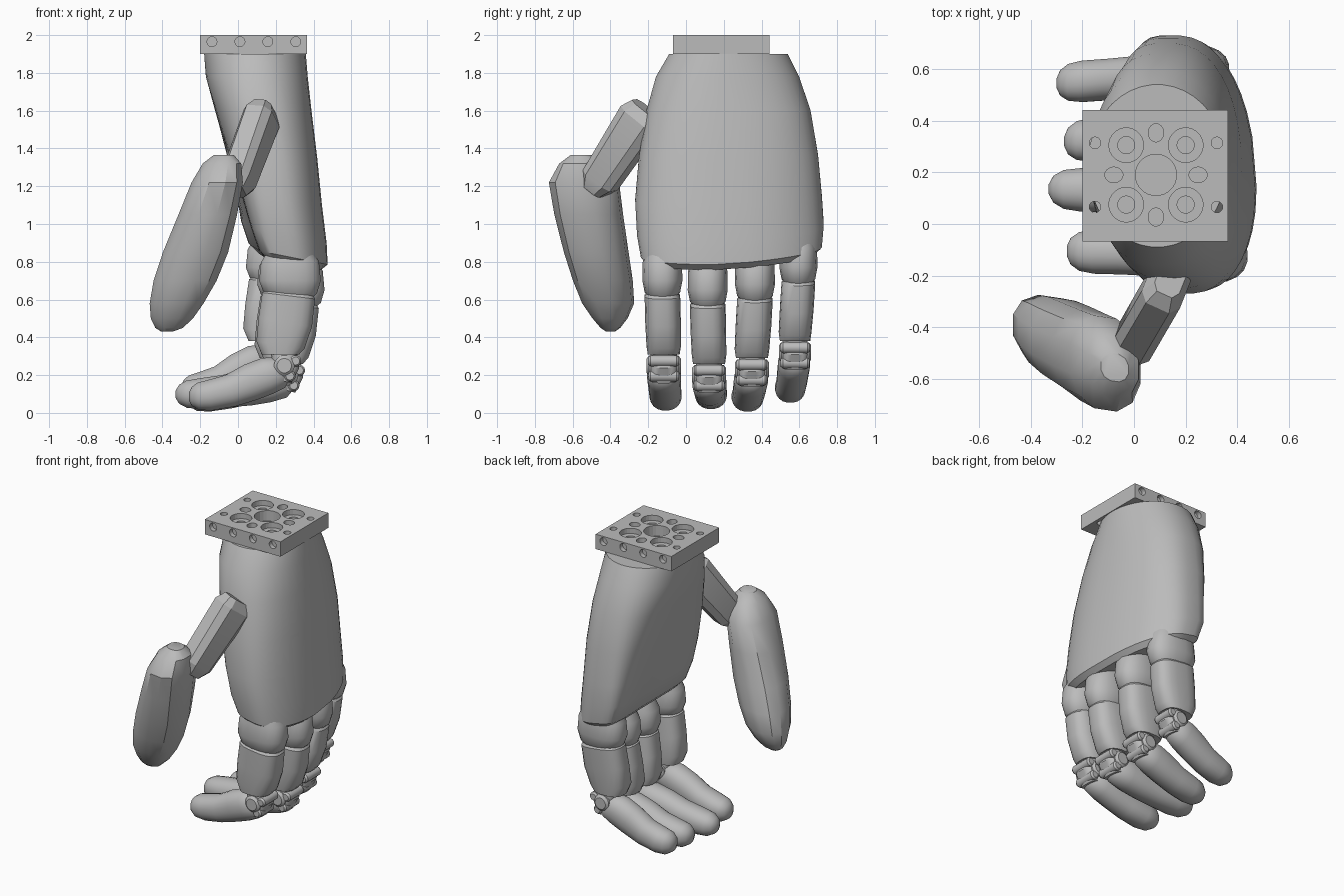
import bpy, bmesh, math
from mathutils import Vector

if "Cube" in bpy.data.objects:
    bpy.data.objects.remove(bpy.data.objects["Cube"], do_unlink=True)

grey = bpy.data.materials.new("plain grey")
grey.use_nodes = True
grey.diffuse_color = (0.5, 0.5, 0.5, 1)
grey.node_tree.nodes["Principled BSDF"].inputs["Base Color"].default_value = (0.5, 0.5, 0.5, 1)


def finish(name, bm, angle=35):
    """Turn a bmesh into a named, shaded object."""
    bmesh.ops.recalc_face_normals(bm, faces=bm.faces)
    mesh = bpy.data.meshes.new(name)
    bm.to_mesh(mesh)
    bm.free()
    mesh.materials.append(grey)
    ob = bpy.data.objects.new(name, mesh)
    bpy.context.collection.objects.link(ob)
    bpy.ops.object.select_all(action="DESELECT")
    ob.select_set(True)
    bpy.context.view_layer.objects.active = ob
    if angle:
        bpy.ops.object.shade_smooth_by_angle(angle=math.radians(angle))
    return ob


def ring(centre, a, b, sides=24, power=2.0):
    """Superellipse ring spanned by the half axes a and b."""
    pts = []
    for i in range(sides):
        t = math.tau * (i + 0.5) / sides
        c, s = math.cos(t), math.sin(t)
        u = math.copysign(abs(c) ** (2 / power), c)
        v = math.copysign(abs(s) ** (2 / power), s)
        pts.append(Vector(centre) + u * Vector(a) + v * Vector(b))
    return pts


def loft(name, rings, angle=35):
    bm = bmesh.new()
    loops = [[bm.verts.new(p) for p in r] for r in rings]
    n = len(loops[0])
    for lo, hi in zip(loops, loops[1:]):
        for i in range(n):
            j = (i + 1) % n
            bm.faces.new((lo[i], lo[j], hi[j], hi[i]))
    bm.faces.new(loops[0])
    bm.faces.new(loops[-1])
    return finish(name, bm, angle)


def tube(name, path, power=2.0, sides=20, angle=35):
    """Loft along (x, y, z, half width, half thickness), width lying along y."""
    rings = []
    for i, (x, y, z, w, t) in enumerate(path):
        p, q = path[max(i - 1, 0)], path[min(i + 1, len(path) - 1)]
        d = Vector((q[0] - p[0], 0, q[2] - p[2])).normalized()
        across = Vector((0, 1, 0))
        rings.append(ring((x, y, z), across * w, d.cross(across) * t, sides, power))
    return loft(name, rings, angle)


# Palm: lofted sections, bowed across the knuckles, with a slanted lower edge
sections = [  # z, x min, x max, y min, y max, squareness
    (1.90, -0.18, 0.36, -0.09, 0.54, 2.0),
    (1.78, -0.17, 0.37, -0.16, 0.60, 2.2),
    (1.60, -0.12, 0.39, -0.21, 0.66, 2.5),
    (1.35, -0.05, 0.42, -0.25, 0.70, 2.8),
    (1.10, 0.02, 0.445, -0.27, 0.72, 3.0),
    (0.90, 0.07, 0.47, -0.26, 0.73, 3.2),
    (0.79, 0.11, 0.475, -0.24, 0.72, 3.2),
    (0.755, 0.15, 0.44, -0.20, 0.68, 3.2),
]
palm = []
for z, x0, x1, y0, y1, power in sections:
    pts = ring(((x0 + x1) / 2, (y0 + y1) / 2, z), ((x1 - x0) / 2, 0, 0),
               (0, (y1 - y0) / 2, 0), 40, power)
    low = min(max((1.9 - z) / 1.0, 0), 1)
    for p in pts:
        p.x -= 0.35 * low * (p.y - 0.12) ** 2
        p.z += low ** 3 * (0.2 * (0.45 - p.x) + 0.07 * max(p.y - 0.2, 0))
    palm.append(pts)
loft("palm", palm, 30)

# Fingers: knuckle, upper segment, hinge and curled fingertip
fingers = [  # name, base y, tip y, x shift, z shift, tip x, tip z, width
    ("index", -0.125, -0.105, 0.00, 0.00, -0.26, 0.09, 0.095),
    ("middle", 0.115, 0.135, 0.02, -0.05, -0.33, 0.10, 0.095),
    ("ring", 0.365, 0.32, -0.01, -0.02, -0.27, 0.085, 0.095),
    ("little", 0.595, 0.545, -0.07, 0.07, -0.30, 0.13, 0.09),
]
for name, y, ty, dx, dz, tx, tz, w in fingers:
    x, z = dx, dz
    my = y + (ty - y) * 0.35
    tube(name + "_knuckle", [
        (0.27 + x, y, 0.89 + z, 0.08, 0.10),
        (0.275 + x, y, 0.80 + z, w + 0.01, 0.155),
        (0.275 + x, y, 0.70 + z, w + 0.012, 0.165),
        (0.275 + x, y, 0.64 + z, w, 0.145),
        (0.27 + x, y, 0.60 + z, 0.06, 0.10)], 2.4)
    tube(name + "_upper_segment", [
        (0.27 + x, y, 0.645 + z, w * 0.8, 0.12),
        (0.268 + x, y, 0.62 + z, w, 0.142),
        (0.25 + x, (y + my) / 2, 0.48 + z, w, 0.145),
        (0.225 + x, my, 0.36 + z, w * 0.97, 0.13),
        (0.225 + x, my, 0.31 + z, w * 0.9, 0.10)], 2.8)
    # Hinge pin and the two rounded stops behind it
    tube(name + "_hinge_core", [
        (0.24 + x, my, 0.34 + z, w * 0.7, 0.07),
        (0.255 + x, my, 0.24 + z, w * 0.8, 0.07),
        (0.235 + x, my, 0.17 + z, w * 0.7, 0.05)], 3)
    for part, hx, hz, r, hw in (("pin", 0.245, 0.25, 0.055, 0.95),
                                ("upper_stop", 0.305, 0.275, 0.03, 0.85),
                                ("lower_stop", 0.275, 0.195, 0.03, 0.85)):
        centre = Vector((hx + x, my, hz + z))
        loft(f"{name}_hinge_{part}", [
            ring(centre + Vector((0, s * w * hw, 0)), (r * k, 0, 0), (0, 0, r * k), 16)
            for s, k in ((-1, 0.7), (-0.85, 1), (0.85, 1), (1, 0.7))])
    # Curled tip, bending from the hinge toward the palm side
    hx, hz, length = 0.23 + x, 0.215 + z, 0.23 + x - tx
    profile = [  # share of length, share of drop, width, thickness
        (-0.07, -0.05, 0.5, 0.045), (0.0, 0.0, 0.85, 0.085), (0.15, 0.15, 0.95, 0.10),
        (0.33, 0.42, 0.93, 0.10), (0.55, 0.78, 0.9, 0.088), (0.78, 0.98, 0.9, 0.082),
        (0.9, 1.02, 0.8, 0.073), (0.97, 1.02, 0.55, 0.05), (1.0, 1.02, 0.2, 0.02)]
    tube(name + "_fingertip", [
        (hx - length * a, my + (ty - my) * max(a, 0), hz - (hz - tz) * b, w * c, t)
        for a, b, c, t in profile], 2.2, angle=50)

# Thumb: a faceted bar out of the palm and a long rounded tip
top, end = Vector((0.125, -0.24, 1.56)), Vector((-0.01, -0.475, 1.2))
axis = (end - top).normalized()
side = axis.cross(Vector((1, -0.4, 0))).normalized()
flat = axis.cross(side)
loft("thumb_base", [
    ring(top - axis * 0.06, side * 0.09, flat * 0.055, 8, 3.5),
    ring(top, side * 0.12, flat * 0.085, 8, 3.5),
    ring(end - axis * 0.04, side * 0.10, flat * 0.085, 8, 3.5),
    ring(end + axis * 0.03, side * 0.06, flat * 0.06, 8, 3.5)], 20)
thumb = [  # z, centre x, centre y, half x, half y
    (1.365, -0.075, -0.555, 0.055, 0.055), (1.32, -0.085, -0.55, 0.105, 0.12),
    (1.22, -0.11, -0.54, 0.14, 0.185), (1.05, -0.16, -0.515, 0.16, 0.18),
    (0.85, -0.225, -0.475, 0.178, 0.168), (0.70, -0.28, -0.44, 0.172, 0.155),
    (0.58, -0.325, -0.412, 0.147, 0.135), (0.50, -0.35, -0.402, 0.115, 0.09),
    (0.45, -0.365, -0.40, 0.075, 0.05), (0.432, -0.375, -0.40, 0.035, 0.025)]
loft("thumb_tip", [ring((x, y, z), (a, -a * 0.15, 0), (0, b, 0), 12, 2.3)
                   for z, x, y, a, b in thumb], 32)

# Wrist plate with drilled holes
bm = bmesh.new()
bmesh.ops.create_cube(bm, size=1)
for v in bm.verts:
    v.co = Vector((0.082 + v.co.x * 0.564, 0.187 + v.co.y * 0.51, 1.95 + v.co.z * 0.1))
plate = finish("wrist_plate", bm, 0)


def drill(centre, a, b, depth):
    """Cut an elliptical hole around the centre, along depth."""
    c, d = Vector(centre), Vector(depth)
    cutter = loft("cutter", [ring(c - d, a, b, 24), ring(c + d, a, b, 24)], 0)
    mod = plate.modifiers.new("hole", "BOOLEAN")
    mod.operation, mod.solver, mod.object = "DIFFERENCE", "EXACT", cutter
    bpy.context.view_layer.objects.active = plate
    bpy.ops.object.modifier_apply(modifier=mod.name)
    bpy.data.objects.remove(cutter, do_unlink=True)


def drill_down(x, y, rx, ry, depth):
    drill((x, y, 2), (rx, 0, 0), (0, ry, 0), (0, 0, depth))


cx, cy = 0.085, 0.19
drill_down(cx, cy, 0.08, 0.08, 0.07)
for sx in (-1, 1):
    drill_down(cx + sx * 0.163, cy, 0.035, 0.03, 0.06)
    drill_down(cx, cy + sx * 0.163, 0.03, 0.035, 0.06)
    for sy in (-1, 1):
        px, py = cx + sx * 0.115, cy + sy * 0.115
        drill_down(px, py, 0.067, 0.067, 0.035)
        drill_down(px, py, 0.033, 0.033, 0.08)
        drill_down(cx + sx * 0.236, cy + sy * 0.124, 0.022, 0.022, 0.2)
for sy in (-1, 1):
    for i in range(4):
        drill((-0.138 + i * 0.148, 0.187 + sy * 0.255, 1.965),
              (0.026, 0, 0), (0, 0, 0.026), (0, 0.03, 0))
